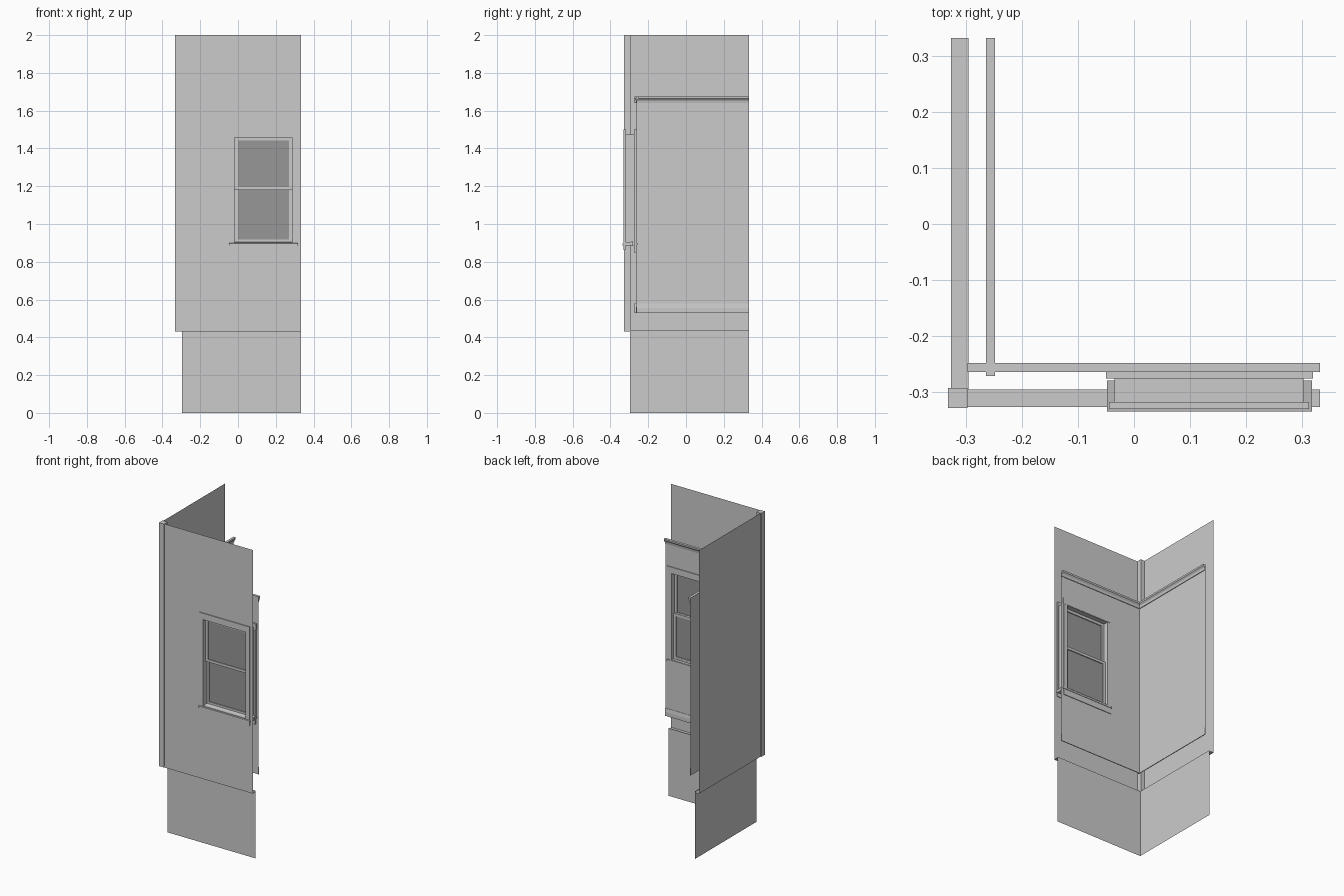
import bpy, bmesh

cube = bpy.data.objects.get("Cube")
if cube:
    bpy.data.objects.remove(cube, do_unlink=True)


def material(name, value):
    m = bpy.data.materials.new(name)
    m.use_nodes = True
    colour = (value, value, value, 1)
    m.diffuse_color = colour
    m.node_tree.nodes["Principled BSDF"].inputs["Base Color"].default_value = colour
    return m


PAINT = material("light grey", 0.6)
GLASS = material("dark grey glass", 0.31)


def finish(name, bm, mat=PAINT):
    bmesh.ops.remove_doubles(bm, verts=bm.verts, dist=0.0001)
    bmesh.ops.recalc_face_normals(bm, faces=bm.faces)
    mesh = bpy.data.meshes.new(name)
    bm.to_mesh(mesh)
    bm.free()
    mesh.materials.append(mat)
    ob = bpy.data.objects.new(name, mesh)
    bpy.context.collection.objects.link(ob)
    return ob


def add_box(bm, x0, x1, y0, y1, z0, z1):
    vs = bmesh.ops.create_cube(bm, size=1)["verts"]
    for v in vs:
        v.co = (x1 if v.co.x > 0 else x0, y1 if v.co.y > 0 else y0,
                z1 if v.co.z > 0 else z0)


def box(name, *bounds):
    bm = bmesh.new()
    add_box(bm, *bounds)
    return finish(name, bm)


def frame(name, x0, x1, z0, z1, w, y0, y1):
    """Rectangular mitred ring facing front, w wide, from y0 to y1."""
    bm = bmesh.new()
    loops = []
    for inset, y in ((0, y0), (0, y1), (w, y1), (w, y0)):
        a, b, c, d = x0 + inset, x1 - inset, z0 + inset, z1 - inset
        loops.append([bm.verts.new((x, y, z)) for x, z in ((a, c), (b, c), (b, d), (a, d))])
    for i in range(4):
        p, q = loops[i], loops[(i + 1) % 4]
        for j in range(4):
            k = (j + 1) % 4
            bm.faces.new((p[j], p[k], q[k], q[j]))
    return finish(name, bm)


def sheet(name, x0, x1, y, z0, z1, hole=None, mat=PAINT):
    """Thin upright sheet facing front, with an optional rectangular hole."""
    bm = bmesh.new()
    xs, zs = [x0, x1], [z0, z1]
    if hole:
        xs[1:1], zs[1:1] = hole[:2], hole[2:]
    for i in range(len(xs) - 1):
        for j in range(len(zs) - 1):
            if hole and i == 1 and j == 1:
                continue
            bm.faces.new([bm.verts.new((x, y, z)) for x, z in (
                (xs[i], zs[j]), (xs[i + 1], zs[j]),
                (xs[i + 1], zs[j + 1]), (xs[i], zs[j + 1]))])
    return finish(name, bm, mat)


def strip(name, profile, start, end, side=False, closed=False):
    """Sweep an (offset, z) profile along x, or along y when side is set."""
    bm = bmesh.new()
    rows = [[bm.verts.new((o, t, z) if side else (t, o, z)) for o, z in profile]
            for t in (start, end)]
    n = len(profile)
    for i in range(n if closed else n - 1):
        j = (i + 1) % n
        bm.faces.new((rows[0][i], rows[0][j], rows[1][j], rows[1][i]))
    if closed:
        for row in rows:
            bm.faces.new(row)
    return finish(name, bm)


END = 0.333
TOP, LEDGE = 2.0, 0.43
OUT, BASE = -0.327, -0.296          # outer cladding and foundation planes
ROOM = -0.265                       # plaster plane
opening = (-0.02, 0.288, 0.9, 1.46)

# Outer cladding, bottom ledge and foundation
sheet("front_cladding", OUT, END, OUT + 0.002, LEDGE, TOP, opening)
strip("side_cladding", [(OUT, TOP), (OUT, LEDGE)], OUT, END, side=True)
for word, side in (("front", False), ("side", True)):
    strip(word + "_ledge", [(OUT, LEDGE + 0.006), (OUT, LEDGE), (BASE, LEDGE),
                            (BASE, LEDGE + 0.006)], OUT, END, side)
    strip(word + "_foundation", [(BASE, LEDGE), (BASE, 0)], BASE, END, side)
box("corner_board", -END, -0.298, -0.329, -0.293, LEDGE, TOP)

# Room walls with baseboard and crown moulding
sheet("front_plaster", ROOM, END, ROOM, 0.53, 1.67, opening)
strip("side_plaster", [(ROOM, 1.67), (ROOM, 0.53)], ROOM, END, side=True)
crown = [(0, 1.64), (0.004, 1.64), (0.007, 1.655), (0.015, 1.664),
         (0.016, 1.675), (0, 1.675)]
skirting = [(0, 0.53), (0.005, 0.53), (0.005, 0.556), (0.002, 0.578), (0, 0.578)]
for part, shape in (("crown", crown), ("baseboard", skirting)):
    profile = [(ROOM + o, z) for o, z in shape]
    strip("front_" + part, profile, -0.298 if part == "crown" else ROOM, END, closed=True)
    strip("side_" + part, profile, ROOM - 0.007, END, side=True, closed=True)

# Window frame and outer trim
frame("window_jamb", -0.035, 0.303, 0.885, 1.475, 0.017, -0.329, -0.262)
bm = bmesh.new()
for x0, x1 in ((-0.045, -0.018), (0.286, 0.313)):
    add_box(bm, x0, x1, -0.331, -0.318, 0.9, 1.46)
add_box(bm, -0.045, 0.313, -0.331, -0.318, 1.46, 1.5)
finish("outer_casing", bm)
strip("outer_sill", [(-0.335, 0.885), (-0.335, 0.897), (-0.28, 0.908),
                     (-0.28, 0.885)], -0.048, 0.318, closed=True)
box("sill_apron", -0.045, 0.313, -0.33, -0.32, 0.862, 0.885)

# Inner trim
bm = bmesh.new()
for x0, x1 in ((-0.048, -0.018), (0.286, 0.316)):
    add_box(bm, x0, x1, -0.276, -0.261, 0.9, 1.46)
add_box(bm, -0.05, 0.32, -0.276, -0.26, 1.46, 1.5)
add_box(bm, -0.05, 0.32, -0.276, -0.258, 0.888, 0.9)
add_box(bm, -0.045, 0.313, -0.276, -0.261, 0.85, 0.888)
finish("inner_casing", bm)

# Double sashes with glass
for word, z0, z1, y in (("upper", 1.18, 1.458, -0.304), ("lower", 0.902, 1.197, -0.292)):
    frame(word + "_sash", -0.018, 0.286, z0, z1, 0.017, y, y + 0.011)
    sheet(word + "_glass", -0.002, 0.27, y + 0.005, z0 + 0.016, z1 - 0.016, mat=GLASS)
